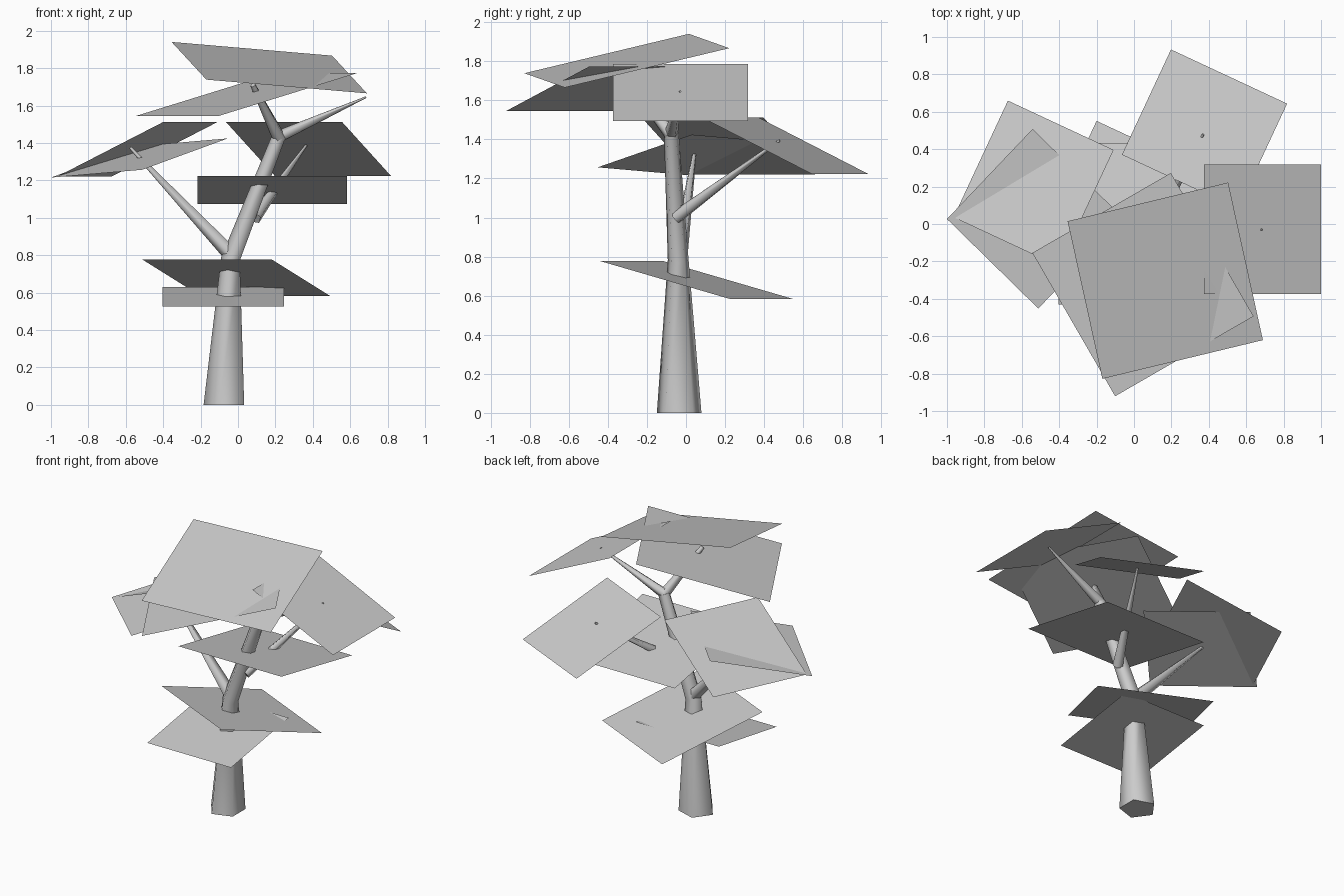
import bpy
import bmesh
from math import radians, cos, sin, tau
from mathutils import Vector, Matrix

default = bpy.data.objects.get("Cube")
if default:
    bpy.data.objects.remove(default, do_unlink=True)

grey = bpy.data.materials.new("plain grey")
grey.use_nodes = True
grey.diffuse_color = (0.6, 0.6, 0.6, 1)
grey.node_tree.nodes["Principled BSDF"].inputs["Base Color"].default_value = grey.diffuse_color

UP = Vector((0, 0, 1))
SIDES = 5


def finish(bm, name):
    mesh = bpy.data.meshes.new(name)
    bm.to_mesh(mesh)
    bm.free()
    mesh.materials.append(grey)
    obj = bpy.data.objects.new(name, mesh)
    bpy.context.collection.objects.link(obj)
    return obj


def limb(name, path, level_base=False):
    """Tapered five-sided tube through (point, radius) pairs, capped at both ends."""
    points = [Vector(p) for p, _ in path]
    last = len(points) - 1
    bm = bmesh.new()
    rings = []
    for i, (_, radius) in enumerate(path):
        along = points[min(i + 1, last)] - points[max(i - 1, 0)]
        if i == 0 and level_base:
            along = UP
        turn = UP.rotation_difference(along.normalized())
        ring = []
        for k in range(SIDES):
            a = tau * (k / SIDES + 0.5)
            ring.append(bm.verts.new(points[i] + turn @ Vector((radius * cos(a), radius * sin(a), 0))))
        rings.append(ring)
    for low, high in zip(rings, rings[1:]):
        for k in range(SIDES):
            n = (k + 1) % SIDES
            bm.faces.new((low[k], low[n], high[n], high[k])).smooth = True
    caps = [bm.faces.new(rings[0][::-1]), bm.faces.new(rings[-1])]
    # Keep the cap rims sharp
    for cap in caps:
        for edge in cap.edges:
            edge.smooth = False
    return finish(bm, name)


def leaf(name, centre, size, heading, tilt, spin=0):
    """Square foliage sheet sloping down towards heading (degrees)."""
    bm = bmesh.new()
    place = (Matrix.Translation(centre)
             @ Matrix.Rotation(radians(heading), 4, "Z")
             @ Matrix.Rotation(radians(tilt), 4, "Y")
             @ Matrix.Rotation(radians(spin), 4, "Z"))
    bmesh.ops.create_grid(bm, x_segments=1, y_segments=1, size=size / 2, matrix=place)
    return finish(bm, name)


# Trunk, bending to the model's left above the lowest foliage
bend = (-0.035, -0.04, 0.78)
fork = (0.22, -0.075, 1.43)
limb("trunk", [((-0.064, -0.035, 0), 0.12), (bend, 0.056), (fork, 0.04)], level_base=True)

# Branches, each tapering to a thin tip inside its foliage
limb("right_branch", [((-0.03, -0.035, 0.8), 0.045), ((-0.575, 0.05, 1.375), 0.008)])
limb("back_branch", [((0.09, -0.05, 1.0), 0.036), ((0.37, 0.48, 1.395), 0.007)])
limb("left_branch", [((0.215, -0.075, 1.43), 0.036), ((0.685, -0.03, 1.645), 0.005)])
limb("top_branch", [((0.225, -0.07, 1.42), 0.038), ((0.08, -0.3, 1.71), 0.015)])

# Foliage sheets from the crown down
leaf("crown_leaf", (0.167, -0.303, 1.803), 0.886, -57, 14, -20)
leaf("upper_front_leaf", (0.048, -0.324, 1.66), 0.885, -150, 15)
leaf("left_leaf", (0.687, -0.028, 1.641), 0.69, 0, 25)
leaf("back_leaf", (0.377, 0.507, 1.368), 0.685, 65, 25)
leaf("right_leaf_steep", (-0.537, 0.216, 1.367), 0.688, 155, 25)
leaf("right_leaf_shallow", (-0.527, 0.028, 1.32), 0.685, -148, 14.6, 14)
leaf("middle_leaf", (0.184, 0.04, 1.15), 0.8, 90, 10.8)
leaf("low_leaf_back", (-0.01, 0.055, 0.68), 0.764, 65, 14.8)
leaf("low_leaf_front", (-0.078, -0.11, 0.578), 0.65, -90, 9.3)
